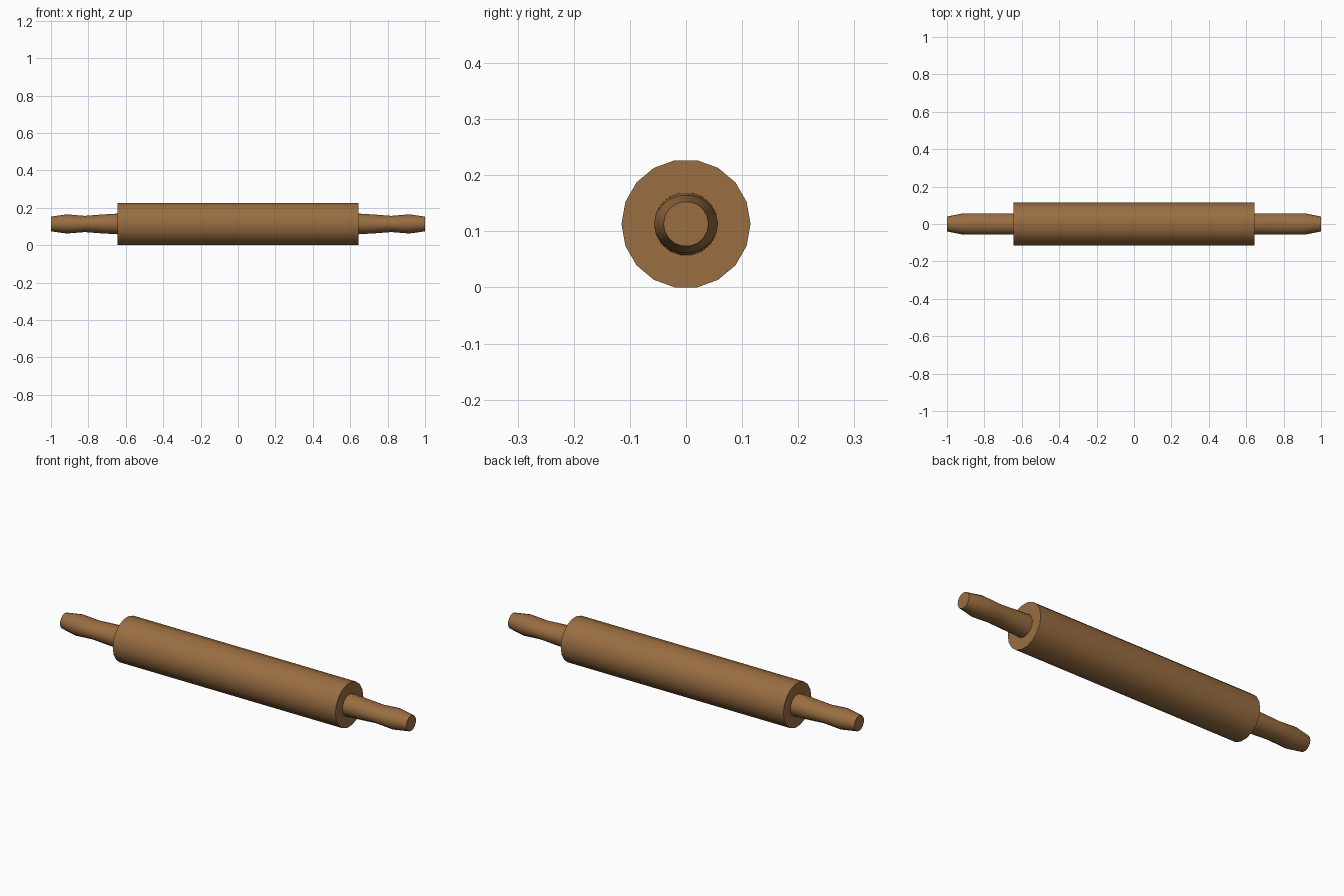
import bpy, bmesh, math

if "Cube" in bpy.data.objects:
    bpy.data.objects.remove(bpy.data.objects["Cube"])

SIDES = 18
R = 0.115
CZ = R * math.sin(math.radians(80))   # flats at top and bottom rest on z = 0

wood = bpy.data.materials.new("warm wood")
wood.diffuse_color = (0.32, 0.155, 0.053, 1)
wood.use_nodes = True
wood.node_tree.nodes["Principled BSDF"].inputs["Base Color"].default_value = wood.diffuse_color


def lathe_x(name, stations):
    """Loft elliptical rings (x, y radius, z radius) along x, capped at both ends."""
    bm = bmesh.new()
    rings = []
    for x, ry, rz in stations:
        rings.append([bm.verts.new((x, ry * math.cos(a), CZ + rz * math.sin(a)))
                      for a in (2 * math.pi * i / SIDES for i in range(SIDES))])
    for a, b in zip(rings, rings[1:]):
        for i in range(SIDES):
            j = (i + 1) % SIDES
            bm.faces.new((a[i], a[j], b[j], b[i]))
    bm.faces.new(rings[0])
    bm.faces.new(rings[-1])
    bmesh.ops.recalc_face_normals(bm, faces=bm.faces)
    me = bpy.data.meshes.new(name)
    bm.to_mesh(me)
    bm.free()
    me.materials.append(wood)
    ob = bpy.data.objects.new(name, me)
    bpy.context.collection.objects.link(ob)
    bpy.ops.object.select_all(action='DESELECT')
    ob.select_set(True)
    bpy.context.view_layer.objects.active = ob
    bpy.ops.object.shade_smooth_by_angle(angle=math.radians(35))
    return ob


# main roller
lathe_x("roller", [(-0.643, R, R), (0.643, R, R)])

# handles: waisted in height only, tapering to a round end
profile = [(0.63, 0.057, 0.057), (0.73, 0.057, 0.051), (0.82, 0.057, 0.044),
           (0.915, 0.057, 0.052), (1.0, 0.040, 0.040)]
for side, s in (("right", 1), ("left", -1)):
    lathe_x(side + "_handle", [(s * x, ry, rz) for x, ry, rz in profile])
